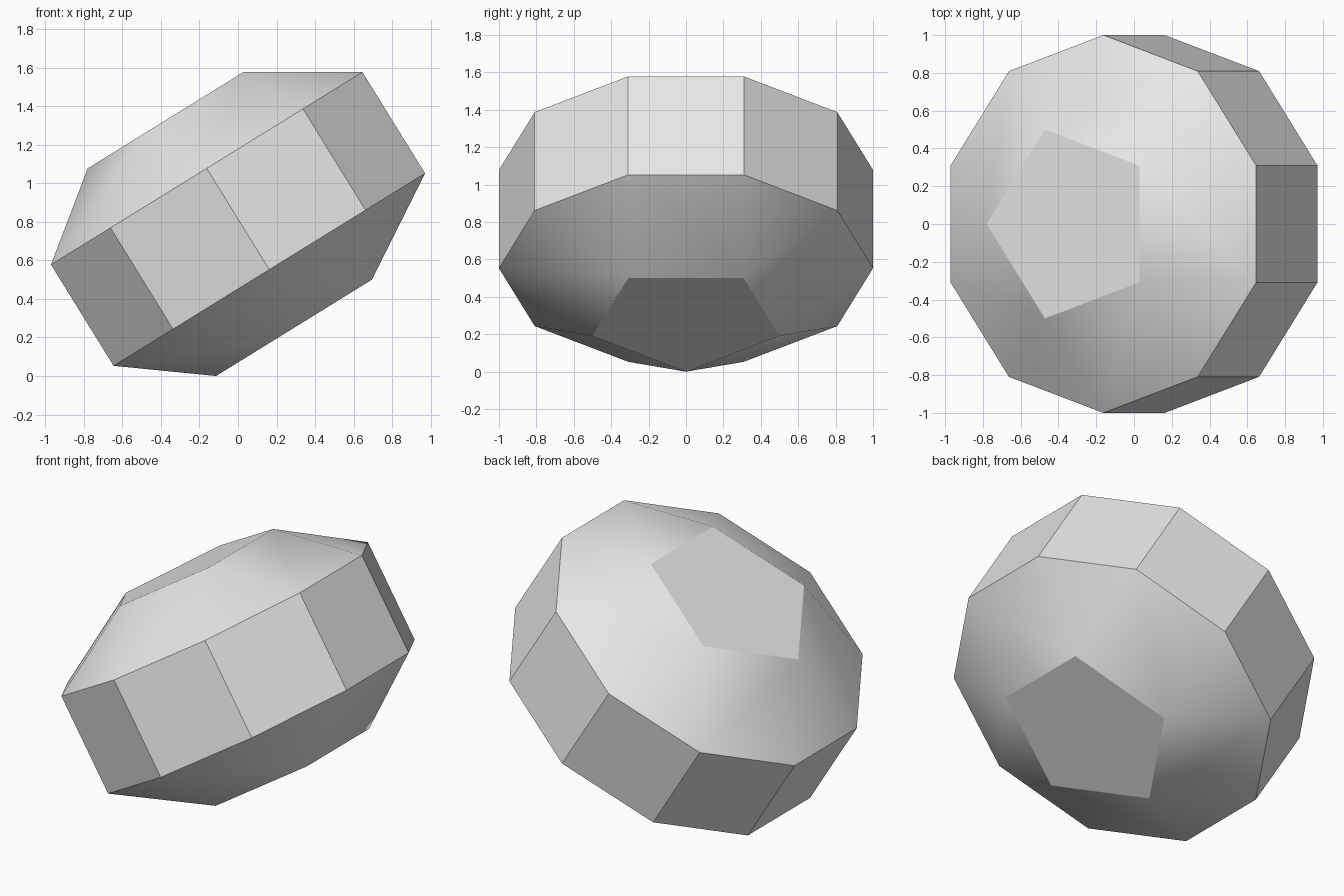
import bpy, bmesh
from math import pi, cos, sin, sqrt, atan
from mathutils import Matrix, Vector

cube = bpy.data.objects.get("Cube")
if cube:
    bpy.data.objects.remove(cube)

# One plain grey for the whole solid
grey = bpy.data.materials.new("light grey")
grey.use_nodes = True
colour = (0.8, 0.8, 0.8, 1)
grey.diffuse_color = colour
bsdf = next(n for n in grey.node_tree.nodes if n.type == 'BSDF_PRINCIPLED')
bsdf.inputs["Base Color"].default_value = colour

# All edges share one length, set by a decagon of radius 1
edge = 2 * sin(pi / 10)
cap_radius = edge / (2 * sin(pi / 5))
cupola_height = edge * sqrt((5 - sqrt(5)) / 10)
half_band = edge / 2

bm = bmesh.new()


def ring(count, radius, z, start):
    return [bm.verts.new((radius * cos(start + 2 * pi * i / count),
                          radius * sin(start + 2 * pi * i / count), z))
            for i in range(count)]


# Ten-sided band between two cupolas with five-sided caps
rims = {}
for side in (1, -1):
    rim = rims[side] = ring(10, 1, side * half_band, pi / 10)
    cap = ring(5, cap_radius, side * (half_band + cupola_height), pi / 5)
    bm.faces.new(cap)
    for i in range(5):
        a, b, c = (rim[(2 * i + k) % 10] for k in range(3))
        bm.faces.new((a, b, cap[i]))
        bm.faces.new((b, c, cap[(i + 1) % 5], cap[i]))

for i in range(10):
    j = (i + 1) % 10
    bm.faces.new((rims[-1][i], rims[-1][j], rims[1][j], rims[1][i]))

# Tip the solid over and rest its lowest corner on the ground
tilt = -atan((sqrt(5) - 1) / 2)
bm.transform(Matrix.Rotation(tilt, 4, 'Y'))
lowest = min(v.co.z for v in bm.verts)
bmesh.ops.translate(bm, verts=bm.verts, vec=Vector((0, 0, -lowest)))
bmesh.ops.recalc_face_normals(bm, faces=bm.faces)

mesh = bpy.data.meshes.new("faceted_solid")
bm.to_mesh(mesh)
bm.free()
mesh.materials.append(grey)
solid = bpy.data.objects.new("faceted_solid", mesh)
bpy.context.collection.objects.link(solid)

# Blend the sloping cupola sides, keep caps and band crisp
bpy.ops.object.select_all(action='DESELECT')
solid.select_set(True)
bpy.context.view_layer.objects.active = solid
bpy.ops.object.shade_smooth_by_angle(angle=pi / 6)
